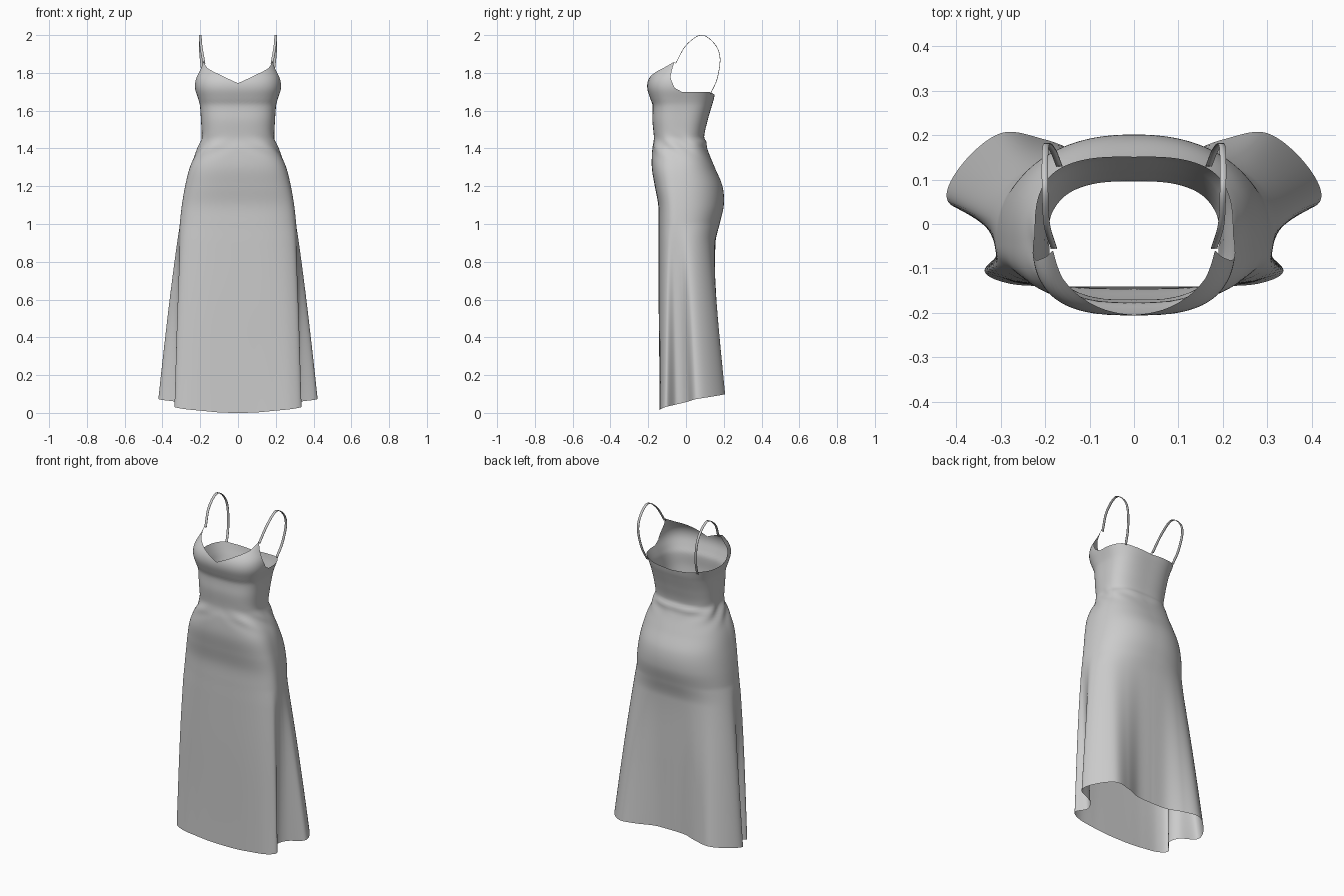
import bpy, bmesh, math
from mathutils import Vector

if "Cube" in bpy.data.objects:
    bpy.data.objects.remove(bpy.data.objects["Cube"])


def interp(keys, x, smooth=True):
    """Interpolate rows (x, a, b, ...) with a smooth or straight curve."""
    x = min(max(x, keys[0][0]), keys[-1][0])
    i = 0
    while i < len(keys) - 2 and x > keys[i + 1][0]:
        i += 1
    p, q = keys[i], keys[i + 1]
    o, r = keys[max(i - 1, 0)], keys[min(i + 2, len(keys) - 1)]
    h = q[0] - p[0]
    t = (x - p[0]) / h
    out = []
    for k in range(1, len(p)):
        if not smooth:
            out.append(p[k] + (q[k] - p[k]) * t)
            continue
        m0 = (q[k] - o[k]) / (q[0] - o[0]) * h
        m1 = (r[k] - p[k]) / (r[0] - p[0]) * h
        out.append((2*t**3 - 3*t**2 + 1) * p[k] + (t**3 - 2*t**2 + t) * m0
                   + (3*t**2 - 2*t**3) * q[k] + (t**3 - t**2) * m1)
    return out


# Body sections: z, half width, front y, back y, widest y, back squareness
BODY = [
    (0.00, .330, -.140, .155, -.04, 2.5),
    (0.50, .325, -.148, .155, -.04, 2.5),
    (0.90, .315, -.146, .157, -.04, 2.5),
    (1.00, .308, -.145, .178, -.04, 2.4),
    (1.10, .297, -.147, .200, -.04, 2.3),
    (1.20, .280, -.165, .193, -.04, 2.3),
    (1.30, .255, -.181, .152, -.04, 2.4),
    (1.40, .212, -.178, .112, -.03, 2.6),
    (1.435, .198, -.172, .108, -.03, 2.7),
    (1.46, .192, -.170, .096, -.03, 2.7),
    (1.55, .196, -.178, .115, -.03, 2.8),
    (1.63, .202, -.177, .138, -.03, 3.0),
    (1.66, .210, -.188, .147, -.03, 3.0),
    (1.72, .228, -.205, .158, -.02, 3.0),
    (1.77, .226, -.197, .165, -.01, 3.0),
    (1.82, .207, -.160, .170, .01, 3.0),
    (1.87, .195, -.105, .170, .02, 3.0),
]
# Draped hem outline: angle from front (-90) to back (90), x, y, z
HEM = [
    (-90, .000, -.140, .000), (-75, .090, -.140, .002),
    (-60, .180, -.140, .010), (-45, .280, -.134, .020),
    (-30, .336, -.105, .032), (-15, .290, -.050, .045),
    (0, .320, .005, .058), (15, .418, .050, .072),
    (30, .390, .130, .085), (45, .300, .204, .098),
    (60, .200, .190, .100), (75, .100, .155, .100), (90, .000, .150, .100),
]
# Top edge height by angle
NECK = [(-90, 1.745), (-63, 1.795), (-45, 1.825), (-32, 1.862), (-22, 1.775),
        (-12, 1.72), (0, 1.70), (45, 1.70), (60, 1.69), (90, 1.68)]


def surface_point(a, v):
    hx, hy, hz = interp(HEM, a)
    top = interp(NECK, a, False)[0]
    z = hz + (top - hz) * v
    hw, yf, yb, yc, nb = interp(BODY, z)
    c, s = abs(math.cos(math.radians(a))), math.sin(math.radians(a))
    n = 2.9 if s < 0 else nb
    rad = (c**n + abs(s)**n) ** (-1 / n)
    x = hw * c * rad
    y = yc + s * rad * ((yc - yf) if s < 0 else (yb - yc))
    # side folds grow towards the hem
    w = min(max((1.0 - z) / (1.0 - hz), 0), 1)
    x += (hx - x) * w
    y += (hy - y) * w
    # gathered creases at the waist
    g = math.exp(-((z - 1.41) / .045) ** 2) * c
    k = 1 + .022 * g * math.sin(math.radians(a * 8) + z * 60)
    return x * k, y * k, z


def finish(name, bm):
    bmesh.ops.recalc_face_normals(bm, faces=bm.faces)
    for f in bm.faces:
        f.smooth = True
    me = bpy.data.meshes.new(name)
    bm.to_mesh(me)
    bm.free()
    ob = bpy.data.objects.new(name, me)
    bpy.context.collection.objects.link(ob)
    return ob


# Dress body: lofted half, mirrored
COLS, ROWS = 120, 130
bm = bmesh.new()
grid = []
for i in range(COLS + 1):
    a = -90 + 180 * i / COLS
    col = []
    for j in range(ROWS + 1):
        x, y, z = surface_point(a, j / ROWS)
        col.append(bm.verts.new((0 if i in (0, COLS) else x, y, z)))
    grid.append(col)
for i in range(COLS):
    for j in range(ROWS):
        bm.faces.new((grid[i][j], grid[i+1][j], grid[i+1][j+1], grid[i][j+1]))
dress = finish("dress_body", bm)
mod = dress.modifiers.new("Mirror", 'MIRROR')
mod.use_clip = True

# Shoulder straps: thin looping ribbons
STRAP = [(0, .180, -.055, 1.85), (1, .196, .000, 1.945), (2, .200, .08, 2.0),
         (3, .200, .15, 1.955), (4, .196, .18, 1.88), (5, .182, .165, 1.77),
         (6, .168, .130, 1.69)]
bm = bmesh.new()
prev = None
for i in range(61):
    p = Vector(interp(STRAP, i / 10))
    pair = [bm.verts.new(p + Vector((d, 0, 0))) for d in (-.007, .007)]
    if prev:
        bm.faces.new((prev[0], prev[1], pair[1], pair[0]))
    prev = pair
straps = finish("shoulder_straps", bm)
straps.modifiers.new("Mirror", 'MIRROR')
thick = straps.modifiers.new("Thickness", 'SOLIDIFY')
thick.thickness = .003
thick.offset = 0
